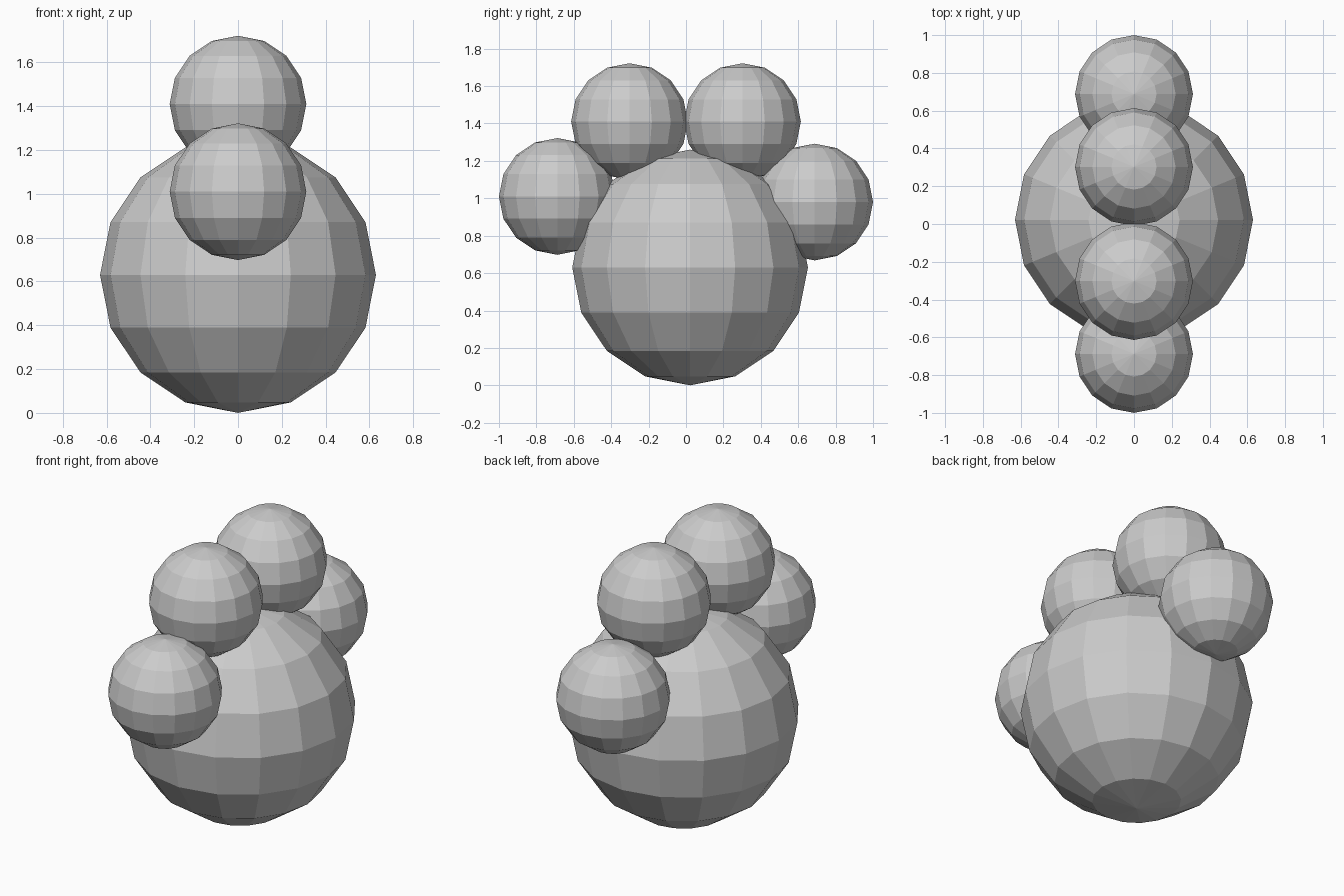
import bpy

if "Cube" in bpy.data.objects:
    bpy.data.objects.remove(bpy.data.objects["Cube"])


def ball(name, radius, y, z):
    """Flat-shaded low-poly ball on the x = 0 plane."""
    bpy.ops.mesh.primitive_uv_sphere_add(segments=16, ring_count=8,
                                         radius=radius, location=(0, y, z))
    bpy.context.object.name = name


# Large main pad
ball("main_pad", 0.63, 0.022, 0.63)

# Four toe pads arching over the main pad, front to back
toes = [(-0.688, 1.01), (-0.302, 1.41), (0.302, 1.41), (0.688, 0.98)]
for i, (y, z) in enumerate(toes, 1):
    ball(f"toe_pad_{i}", 0.312, y, z)
